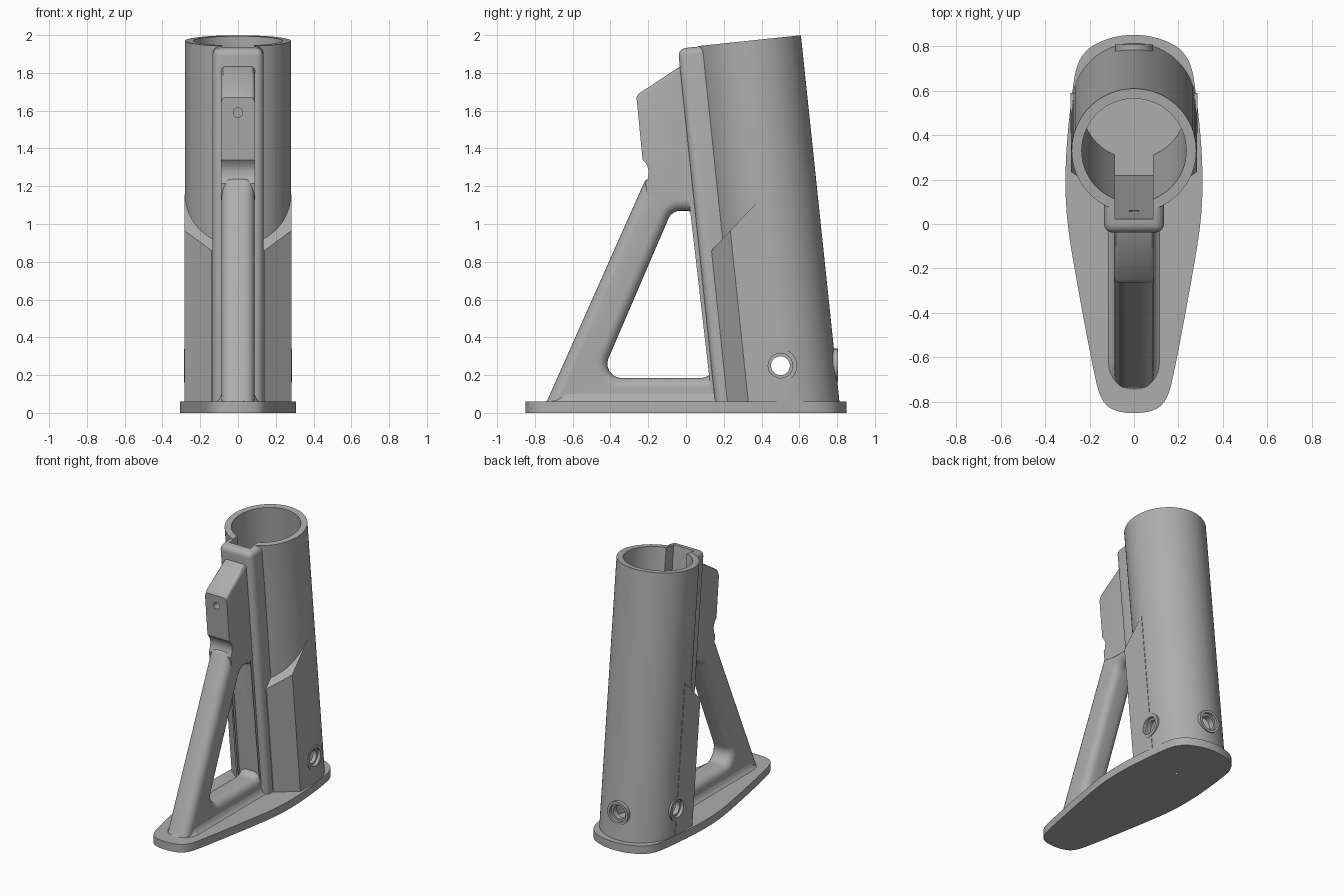
import bpy, bmesh, math
from mathutils import Matrix, Vector

if "Cube" in bpy.data.objects:
    bpy.data.objects.remove(bpy.data.objects["Cube"])

grey = bpy.data.materials.new("plain_grey")
grey.diffuse_color = (0.42, 0.42, 0.42, 1)
grey.use_nodes = True
grey.node_tree.nodes["Principled BSDF"].inputs["Base Color"].default_value = grey.diffuse_color

# tilted frame of the tube: origin at the centre of its mouth
TILT = Matrix.Translation((0, 0.33, 1.97)) @ Matrix.Rotation(math.radians(6), 4, 'X')
# profile frame: (a, b, c) -> y, z, x
SIDE = Matrix(((0, 0, 1, 0), (1, 0, 0, 0), (0, 1, 0, 0), (0, 0, 0, 1)))
ID = Matrix.Identity(4)


def finish(name, bm, mat=ID):
    bmesh.ops.transform(bm, matrix=mat, verts=bm.verts)
    bmesh.ops.recalc_face_normals(bm, faces=bm.faces)
    me = bpy.data.meshes.new(name)
    bm.to_mesh(me)
    bm.free()
    me.materials.append(grey)
    ob = bpy.data.objects.new(name, me)
    bpy.context.collection.objects.link(ob)
    return ob


def prism_bm(pts, lo, hi):
    """Extrude a polygon; hi may be a function of the point."""
    top = hi if callable(hi) else (lambda p: hi)
    bm = bmesh.new()
    a = [bm.verts.new((p[0], p[1], lo)) for p in pts]
    b = [bm.verts.new((p[0], p[1], top(p))) for p in pts]
    bm.faces.new(a[::-1])
    bm.faces.new(b)
    for i in range(len(pts)):
        j = (i + 1) % len(pts)
        bm.faces.new((a[i], a[j], b[j], b[i]))
    return bm


def prism(name, pts, lo, hi, mat=ID):
    return finish(name, prism_bm(pts, lo, hi), mat)


def circle(r, n, cx=0, cy=0):
    return [(cx + r * math.cos(2 * math.pi * i / n), cy + r * math.sin(2 * math.pi * i / n)) for i in range(n)]


def rect(x, y0, y1):
    return [(-x, y0), (x, y0), (x, y1), (-x, y1)]


def cyl_y(name, r, z, y0, y1):
    m = Matrix(((1, 0, 0, 0), (0, 0, 1, 0), (0, 1, 0, 0), (0, 0, 0, 1)))
    return prism(name, circle(r, 32, 0, z), y0, y1, m)


def rounded(corners, n=8):
    """Polygon with filleted corners given as (x, y, radius)."""
    out = []
    for i, (x, y, r) in enumerate(corners):
        p = Vector((x, y))
        d0 = (Vector(corners[i - 1][:2]) - p).normalized()
        d1 = (Vector(corners[(i + 1) % len(corners)][:2]) - p).normalized()
        if r == 0:
            out.append(p)
            continue
        half = d0.angle(d1) / 2
        c = p + (d0 + d1).normalized() * (r / math.sin(half))
        t = r / math.tan(half)
        s, e = p + d0 * t - c, p + d1 * t - c
        for k in range(n + 1):
            f = k / n
            out.append(c + (s * (1 - f) + e * f).normalized() * r)
    return out


def chaikin(pts, times):
    for _ in range(times):
        new = []
        for i, p in enumerate(pts):
            q = pts[(i + 1) % len(pts)]
            new += [(p[0] * .75 + q[0] * .25, p[1] * .75 + q[1] * .25),
                    (p[0] * .25 + q[0] * .75, p[1] * .25 + q[1] * .75)]
        pts = new
    return pts


def boolean(ob, others, op):
    bpy.context.view_layer.objects.active = ob
    for o in others:
        m = ob.modifiers.new("b", 'BOOLEAN')
        m.operation, m.solver, m.object = op, 'EXACT', o
        bpy.ops.object.modifier_apply(modifier=m.name)


def remove(obs):
    for o in obs:
        bpy.data.objects.remove(o, do_unlink=True)


# butt plate: egg outline with softened rim and two screw holes
half = [(.09, .85), (.25, .77), (.285, .55), (.31, .27), (.305, .02), (.25, -.3), (.19, -.62), (.15, -.8), (.07, -.85)]
outline = chaikin(half + [(-x, y) for x, y in half[::-1]], 3)
bm = prism_bm(outline, 0, 0.06)
rim = [e for e in bm.edges if abs(e.verts[0].co.z - e.verts[1].co.z) < 1e-5]
bmesh.ops.bevel(bm, geom=rim, offset=0.007, segments=2, affect='EDGES', profile=0.5)
butt_plate = finish("butt_plate", bm)
screws = [prism("screw_hole", circle(0.012, 16, 0, y), -0.1, 0.04) for y in (-0.5, 0.45)]
boolean(butt_plate, screws, 'DIFFERENCE')
remove(screws)

# main tube
body = prism("tube_body", circle(0.28, 96), -2.1, 0, TILT)

# front rail with rounded front and top edges
bm = prism_bm(rect(0.135, -0.375, -0.1), -2.1, -0.003)
sel = []
for e in bm.edges:
    a, b = (v.co for v in e.verts)
    front = a.y < -0.37 and b.y < -0.37
    if (front and max(a.z, b.z) > -0.1) or (a.z > -0.1 and b.z > -0.1 and abs(a.x - b.x) < 1e-4):
        sel.append(e)
bmesh.ops.bevel(bm, geom=sel, offset=0.04, segments=5, affect='EDGES', profile=0.5)
rail = finish("rail", bm, TILT)

# lower cheeks filling the corners between tube and rail, with a slanted top
cheek = [(-.283, 0), (-.283, -.2), (-.14, -.31), (.14, -.31), (.283, -.2), (.283, 0)]
cheeks = prism("cheeks", cheek, -2.1, lambda p: -0.895 + (p[1] + 0.09) * 0.86, TILT)

# round bosses on both sides and at the back
side_boss = prism("side_boss", circle(0.088, 40, 0.5, 0.25), -0.285, 0.285, SIDE)
back_boss = cyl_y("back_boss", 0.085, 0.255, 0.6, 0.806)
adds = [rail, cheeks, side_boss, back_boss]
boolean(body, adds, 'UNION')
remove(adds)

# open frame: filleted triangle with rounded cross-section
outer = rounded([(-0.76, 0.0, 0), (-0.735, 0.065, 0.03), (-0.215, 1.235, 0.03), (0.06, 1.3, 0), (0.2, 0.0, 0)])
inner = rounded([(-0.455, 0.185, 0.075), (0.16, 0.185, 0.075), (0.065, 1.07, 0.075), (-0.075, 1.07, 0.07)])
cu = bpy.data.curves.new("stock_frame", 'CURVE')
cu.dimensions, cu.fill_mode = '2D', 'BOTH'
R = 0.055
cu.extrude, cu.bevel_depth, cu.bevel_resolution, cu.offset = 0.088 - R, R, 4, -R
for loop in (outer, inner):
    s = cu.splines.new('POLY')
    s.points.add(len(loop) - 1)
    for p, q in zip(s.points, loop):
        p.co = (q[0], q[1], 0, 1)
    s.use_cyclic_u = True
tmp = bpy.data.objects.new("tmp", cu)
bpy.context.collection.objects.link(tmp)
bpy.context.view_layer.update()
me = bpy.data.meshes.new_from_object(tmp.evaluated_get(bpy.context.evaluated_depsgraph_get()))
bm = bmesh.new()
bm.from_mesh(me)
remove([tmp])
bmesh.ops.remove_doubles(bm, verts=bm.verts, dist=1e-5)
frame = finish("stock_frame", bm, SIDE)
for p in frame.data.polygons:
    p.material_index = 0

# latch housing on the upper front
prof = [(.03, 1.85), (-.03, 1.835), (-.25, 1.69), (-.262, 1.67), (-.23, 1.34), (-.207, 1.315),
        (-.197, 1.28), (-.2, 1.245), (-.215, 1.215), (-.205, 1.15), (-.1, 1.13), (.06, 1.13)]
bm = prism_bm(prof, -0.09, 0.09)
sel = [e for e in bm.edges if abs(e.verts[0].co.z - e.verts[1].co.z) < 1e-5
       and all(v.co.y > 1.6 and v.co.x < 0 for v in e.verts)]
bmesh.ops.bevel(bm, geom=sel, offset=0.02, segments=3, affect='EDGES', profile=0.5)
housing = finish("latch_housing", bm, SIDE)

# cutters: bore, key slot, pin hole, ground trim and boss holes
bore = prism("bore", circle(0.235, 96), -2.3, 0.2, TILT)
slot = prism("slot", rect(0.085, -0.31, 0.05), -2.3, 0.2, TILT)
pin = cyl_y("pin", 0.025, 1.59, -0.4, 0.15)
trim = prism("trim", rect(1, -1, 1.5), -1, 0.03)
holes = [prism("side_hole", circle(0.05, 32, 0.5, 0.25), -0.4, 0.4, SIDE),
         cyl_y("back_hole", 0.05, 0.255, 0.6, 0.95),
         cyl_y("back_counterbore", 0.065, 0.255, 0.785, 0.95)]
for lo, hi in ((-0.4, -0.262), (0.262, 0.4)):
    holes.append(prism("side_counterbore", circle(0.065, 32, 0.5, 0.25), lo, hi, SIDE))
boolean(body, [bore, slot, pin, trim] + holes, 'DIFFERENCE')
boolean(frame, [bore, slot], 'DIFFERENCE')
boolean(housing, [bore, slot, pin], 'DIFFERENCE')
remove([bore, slot, pin, trim] + holes)

# flared skirt where the frame meets the plate
bm = bmesh.new()
rings = []
for w, z in ((0.122, 0.055), (0.105, 0.066), (0.094, 0.082), (0.086, 0.105)):
    k = w - 0.086
    arc = [(w * math.cos(t), -0.625 + (w + 0.2 * k) * math.sin(t))
           for t in (math.pi + math.pi * i / 16 for i in range(17))]
    rings.append([bm.verts.new((x, y, z)) for x, y in arc + [(w, 0.17), (-w, 0.17)]])
for a, b in zip(rings, rings[1:]):
    for i in range(len(a)):
        j = (i + 1) % len(a)
        bm.faces.new((a[i], a[j], b[j], b[i]))
bm.faces.new(rings[0])
bm.faces.new(rings[-1])
skirt = finish("frame_skirt", bm)

# smooth shading with crisp edges
for ob in list(bpy.context.scene.objects):
    bpy.ops.object.select_all(action='DESELECT')
    ob.select_set(True)
    bpy.context.view_layer.objects.active = ob
    bpy.ops.object.shade_smooth_by_angle(angle=math.radians(30))
